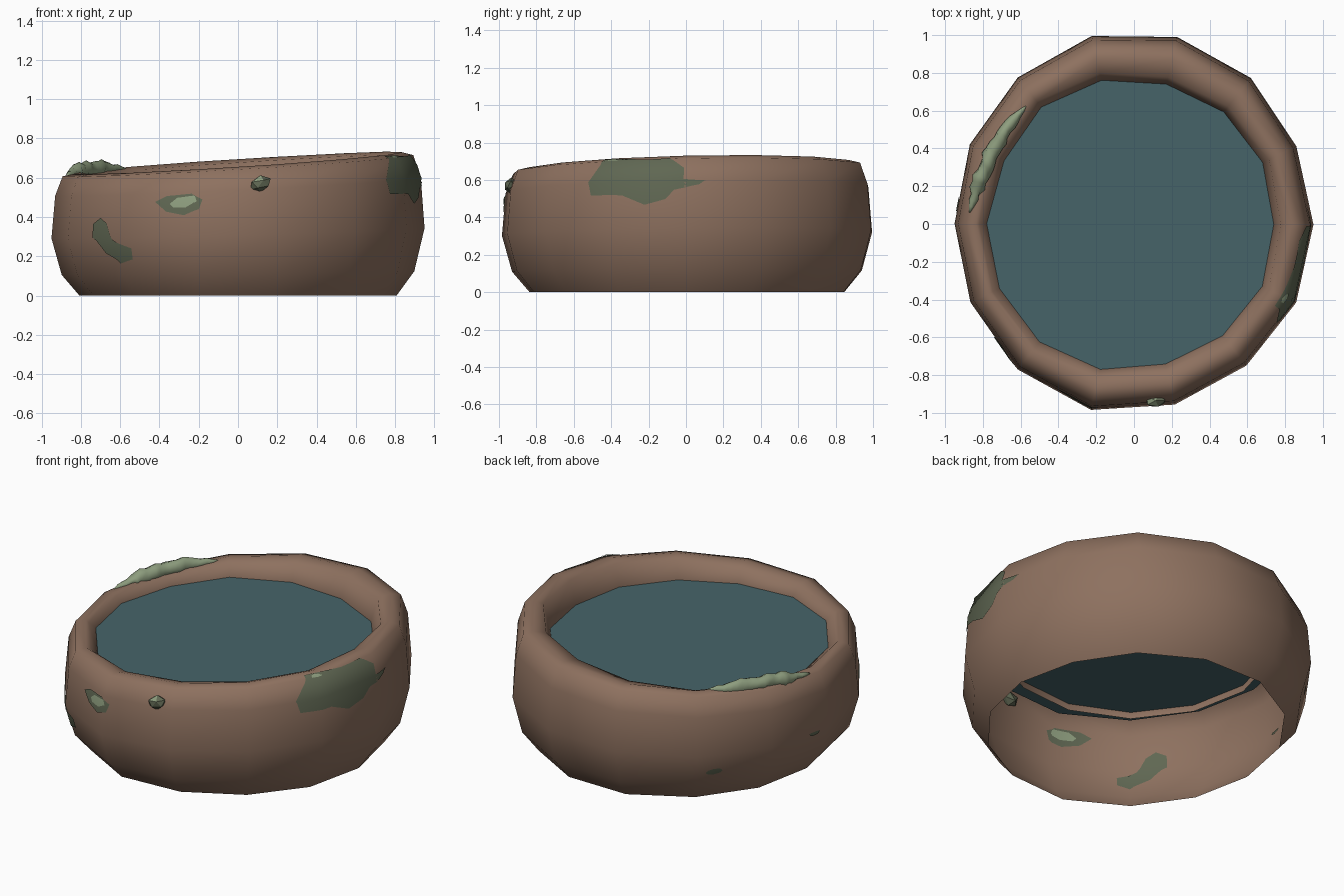
import bpy, bmesh, math, random
from mathutils import Vector
from mathutils.bvhtree import BVHTree

random.seed(4)
cube = bpy.data.objects.get("Cube")
if cube:
    bpy.data.objects.remove(cube, do_unlink=True)


def material(name, rgb):
    mat = bpy.data.materials.new(name)
    mat.use_nodes = True
    mat.diffuse_color = (*rgb, 1)
    mat.node_tree.nodes["Principled BSDF"].inputs["Base Color"].default_value = (*rgb, 1)
    return mat


CLAY = material("brown_clay", (0.27, 0.165, 0.115))
WATER = material("teal_water", (0.061, 0.127, 0.141))
LICHEN = material("dark_lichen", (0.115, 0.135, 0.085))
MOSS = material("pale_moss", (0.27, 0.34, 0.21))


def build(name, bm, *mats, smooth=True):
    mesh = bpy.data.meshes.new(name)
    bm.to_mesh(mesh)
    for mat in mats:
        mesh.materials.append(mat)
    for p in mesh.polygons:
        p.use_smooth = smooth
    obj = bpy.data.objects.new(name, mesh)
    bpy.context.collection.objects.link(obj)
    return obj


def skin(bm, rings):
    """Quads between neighbouring closed rings of vertices."""
    for low, high in zip(rings, rings[1:]):
        n = len(low)
        for j in range(n):
            k = (j + 1) % n
            bm.faces.new((low[j], low[k], high[k], high[j]))


# Hand-shaped outlines of the basin, counter-clockwise
OUTER = [1.016, 1.02, .99, .966, .95, .96, .986, 1.01, .98, .957, .954, .95, .953, .99]
INNER = [.76, .78, .79, .765, .78, .79, .80, .79, .76, .755, .755, .74, .755, .76]
SIDES = len(OUTER)
ANGLES = [math.radians(77) + math.tau * i / SIDES for i in range(SIDES)]
WATER_Z = 0.57


def rim_height(x, y):
    return 0.675 + 0.055 * x + 0.02 * y


def ring(bm, radii, scale, height, level=None):
    verts = []
    for a, r in zip(ANGLES, radii):
        x, y = r * scale * math.cos(a), r * scale * math.sin(a)
        edge = rim_height(math.cos(a), math.sin(a))
        verts.append(bm.verts.new((x, y, edge * height if level is None else level)))
    return verts


# Basin wall: open below, rolled over the rim and down past the water
bm = bmesh.new()
rings = [ring(bm, OUTER, s, h) for s, h in
         ((.85, 0), (.945, .17), (1, .47), (.98, .82), (.94, .98), (.88, 1))]
rings.append(ring(bm, INNER, 1.05, .975))
rings.append(ring(bm, INNER, 1, 0, WATER_Z + .004))
rings.append(ring(bm, INNER, 1, 0, WATER_Z - .04))
skin(bm, rings)
bm.normal_update()
tree = BVHTree.FromBMesh(bm)
basin = build("basin_wall", bm, CLAY)
bm.free()

# Water surface, a fan running under the rim
bm = bmesh.new()
edge = ring(bm, OUTER, .9, 0, WATER_Z)
middle = bm.verts.new((0, 0, WATER_Z))
for j in range(SIDES):
    bm.faces.new((middle, edge[j], edge[(j + 1) % SIDES]))
build("water", bm, WATER)
bm.free()


def front(u, z):
    return Vector((u, -math.sqrt(1 - u * u), z))


def right_side(u, z):
    # Heights above the rim fold inwards over its top
    r = 0.96 - max(0, z - .71)
    return Vector((math.sqrt(r * r - u * u), u, min(z, .74)))


def back_left(u, z):
    a = math.radians(135) + u
    return Vector((math.cos(a), math.sin(a), z))


def blotch(name, place, outline, mat, lift):
    """Thin stain following the wall, on both of its sides."""
    n = len(outline)
    pts = []
    for i, p in enumerate(outline):
        q = outline[(i + 1) % n]
        for t in (0, 1 / 3, 2 / 3):
            pts.append((p[0] + (q[0] - p[0]) * t, p[1] + (q[1] - p[1]) * t))
    cu = sum(p[0] for p in pts) / len(pts)
    cz = sum(p[1] for p in pts) / len(pts)
    bm = bmesh.new()

    def stick(u, z, offset):
        co, normal, _, _ = tree.find_nearest(place(u, z))
        return bm.verts.new(co + normal * offset)

    for offset in (lift, -lift):
        layers = [[stick(cu + (u - cu) * k / 6, cz + (z - cz) * k / 6, offset)
                   for u, z in pts] for k in range(6, 0, -1)]
        skin(bm, layers)
        centre = stick(cu, cz, offset)
        last = layers[-1]
        for j in range(len(last)):
            bm.faces.new((last[j], last[(j + 1) % len(last)], centre))
    bm.normal_update()
    # Face the stain the same way as the wall
    first = bm.faces[:][0]
    if first.normal.dot(tree.find_nearest(first.calc_center_median())[1]) < 0:
        bmesh.ops.reverse_faces(bm, faces=bm.faces[:])
    obj = build(name, bm, mat)
    bm.free()
    # Borrow the wall's smooth shading
    mod = obj.modifiers.new("wall_shading", 'DATA_TRANSFER')
    mod.object = basin
    mod.use_loop_data = True
    mod.data_types_loops = {'CUSTOM_NORMAL'}
    mod.loop_mapping = 'POLYINTERP_NEAREST'


def oval(cu, cz, ru, rz, n=8):
    return [(cu + ru * math.cos(math.tau * i / n), cz + rz * math.sin(math.tau * i / n))
            for i in range(n)]


# Lichen stains and their pale hearts
blotch("side_stain", right_side,
       [(-.55, .6), (-.5, .7), (-.44, .8), (-.3, .79), (-.1, .74), (-.02, .68), (-.02, .61),
        (.12, .61), (.08, .58), (-.07, .55), (-.12, .5), (-.23, .47), (-.35, .52), (-.53, .52)],
       LICHEN, .005)
blotch("side_stain_heart", right_side, oval(-.4, .76, .03, .025), MOSS, .008)
blotch("front_stain", front,
       [(-.44, .48), (-.38, .51), (-.24, .52), (-.18, .49), (-.2, .44), (-.28, .41), (-.38, .43)],
       LICHEN, .005)
blotch("front_stain_heart", front,
       [(-.36, .47), (-.32, .5), (-.22, .51), (-.21, .48), (-.27, .45), (-.34, .45)], MOSS, .008)
blotch("low_stain", front,
       [(-.78, .37), (-.74, .4), (-.7, .37), (-.66, .28), (-.56, .23), (-.56, .17),
        (-.62, .15), (-.72, .2), (-.78, .3)], LICHEN, .005)
blotch("back_spot", back_left, oval(0, .18, .05, .02), LICHEN, .005)
blotch("left_spot", back_left, oval(.67, .27, .04, .02), LICHEN, .005)

# Moss ridge growing along the left of the rim
path = [Vector(p) for p in ((-.57, .63, .645), (-.68, .5, .645), (-.76, .36, .64),
                            (-.82, .22, .63), (-.87, .06, .61))]
bm = bmesh.new()
STEPS, ROUND = 20, 8
rings = []
for i in range(STEPS + 1):
    t = i / STEPS * (len(path) - 1)
    k = min(int(t), len(path) - 2)
    c = path[k].lerp(path[k + 1], t - k)
    out = Vector((c.x, c.y, 0)).normalized()
    swell = math.sin(math.pi * (i + .4) / (STEPS + .8)) ** .8
    wide = .05 * swell * random.uniform(.75, 1.1)
    tall = .062 * swell * random.uniform(.55, 1.1)
    rings.append([bm.verts.new(c + out * wide * math.cos(a) * random.uniform(.8, 1.15)
                               + Vector((0, 0, tall * math.sin(a))))
                  for a in (math.tau * j / ROUND for j in range(ROUND))])
skin(bm, rings)
for end in (rings[0], rings[-1]):
    bm.faces.new(end)
bmesh.ops.recalc_face_normals(bm, faces=bm.faces[:])
build("rim_moss", bm, MOSS)
bm.free()

# Small lichen-covered stone stuck to the front wall
bm = bmesh.new()
bmesh.ops.create_icosphere(bm, subdivisions=1, radius=1)
for v in bm.verts:
    v.co *= random.uniform(.85, 1.1)
    v.co = Vector((.115 + v.co.x * .06, -.935 + v.co.y * .042,
                   .568 + v.co.z * .042 + v.co.x * .012))
bm.normal_update()
for f in bm.faces:
    f.material_index = 1 if f.normal.z > .3 and f.normal.x < 0.1 else 0
build("front_stone", bm, LICHEN, MOSS, smooth=False)
bm.free()
